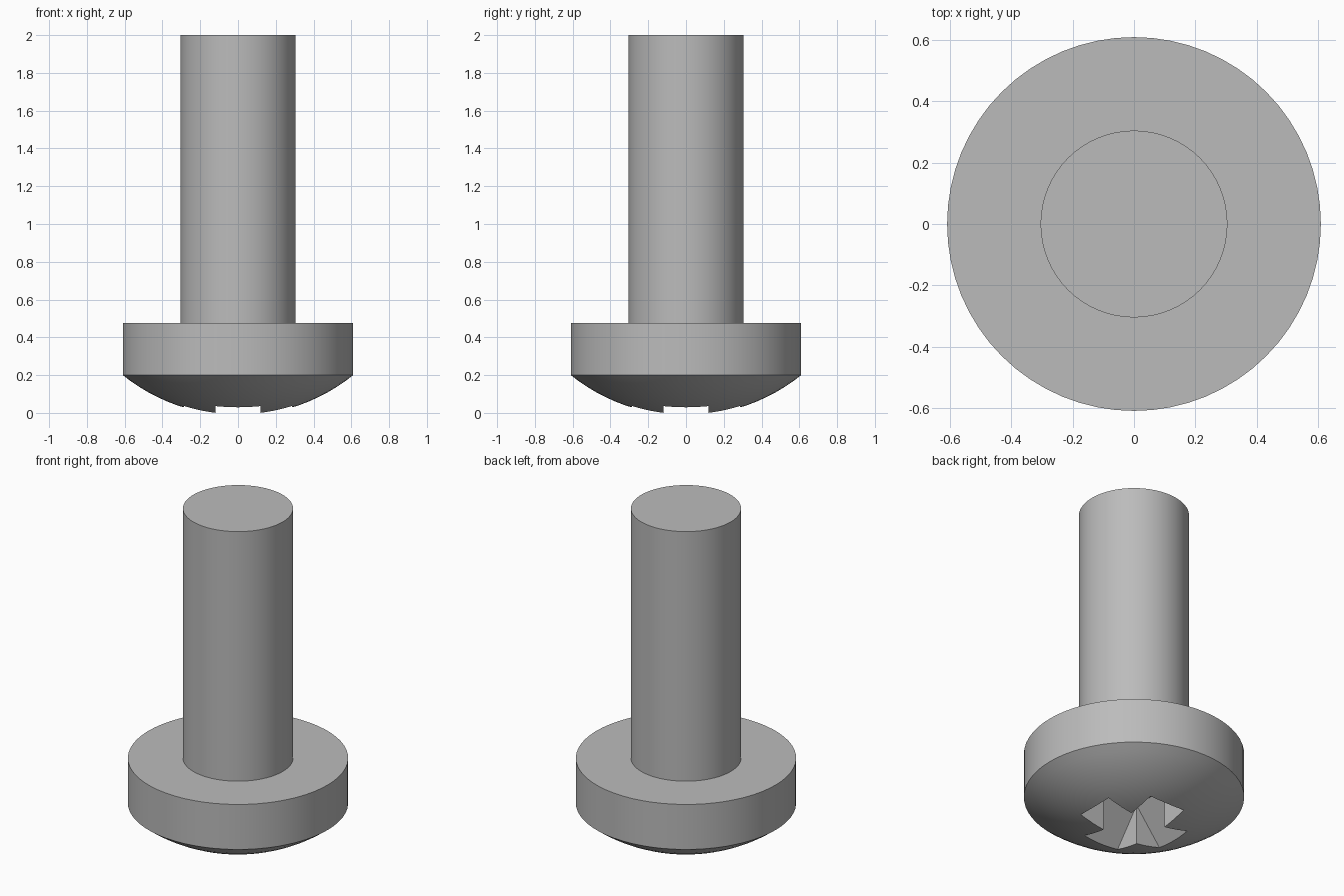
import bpy
import bmesh
import math
from mathutils import Matrix

cube = bpy.data.objects.get("Cube")
if cube:
    bpy.data.objects.remove(cube, do_unlink=True)

HEAD_R, SHAFT_R = 0.61, 0.305
RIM_Z, HEAD_TOP, TOP = 0.2, 0.475, 2.0
APEX_Z = -0.0145          # dome pole, removed by the recess
ARM_HALF, FLOOR_Z = 0.12, 0.245
SEGMENTS = 64

steel = bpy.data.materials.new("grey steel")
steel.use_nodes = True
steel.diffuse_color = (0.5, 0.5, 0.5, 1)
steel.node_tree.nodes["Principled BSDF"].inputs["Base Color"].default_value = (0.5, 0.5, 0.5, 1)


def make_object(name, bm):
    bmesh.ops.recalc_face_normals(bm, faces=bm.faces)
    mesh = bpy.data.meshes.new(name)
    bm.to_mesh(mesh)
    bm.free()
    mesh.materials.append(steel)
    obj = bpy.data.objects.new(name, mesh)
    bpy.context.collection.objects.link(obj)
    return obj


def lathe(name, profile):
    """Turn an (r, z) profile around the z axis."""
    bm = bmesh.new()
    verts = [bm.verts.new((r, 0, z)) for r, z in profile]
    edges = [bm.edges.new(pair) for pair in zip(verts, verts[1:])]
    bmesh.ops.spin(bm, geom=verts + edges, cent=(0, 0, 0), axis=(0, 0, 1),
                   angle=math.tau, steps=SEGMENTS, use_duplicate=False)
    bmesh.ops.remove_doubles(bm, verts=bm.verts, dist=1e-5)
    return make_object(name, bm)


def slot_cutter(name, angle):
    """Tapered bar: sloping ends, straight sides, flat floor."""
    low = -0.1
    reach = ARM_HALF + (FLOOR_Z - low) * 0.786
    outline = [(-reach, low), (reach, low), (ARM_HALF, FLOOR_Z), (-ARM_HALF, FLOOR_Z)]
    bm = bmesh.new()
    face = bm.faces.new([bm.verts.new((x, -ARM_HALF, z)) for x, z in outline])
    extruded = bmesh.ops.extrude_face_region(bm, geom=[face])["geom"]
    moved = [v for v in extruded if isinstance(v, bmesh.types.BMVert)]
    bmesh.ops.translate(bm, verts=moved, vec=(0, 2 * ARM_HALF, 0))
    bm.transform(Matrix.Rotation(angle, 4, "Z"))
    cutter = make_object(name, bm)
    cutter.hide_render = True
    return cutter


# Head: shallow spherical dome below a straight rim
sag = RIM_Z - APEX_Z
ball_r = (HEAD_R ** 2 + sag ** 2) / (2 * sag)
sweep = math.asin(HEAD_R / ball_r)
dome = [(ball_r * math.sin(sweep * i / 12),
         APEX_Z + ball_r * (1 - math.cos(sweep * i / 12))) for i in range(13)]
head = lathe("head", dome + [(HEAD_R, HEAD_TOP), (0, HEAD_TOP)])

# Cross recess cut into the dome
for i in range(2):
    cutter = slot_cutter("recess_cutter", i * math.pi / 2)
    mod = head.modifiers.new("recess", "BOOLEAN")
    mod.operation = "DIFFERENCE"
    mod.solver = "EXACT"
    mod.object = cutter
    bpy.context.view_layer.objects.active = head
    bpy.ops.object.modifier_apply(modifier=mod.name)
    bpy.data.objects.remove(cutter, do_unlink=True)

# Plain shaft
shaft = lathe("shaft", [(0, HEAD_TOP - 0.02), (SHAFT_R, HEAD_TOP - 0.02),
                        (SHAFT_R, TOP), (0, TOP)])

# Smooth round surfaces, crisp edges
bpy.ops.object.select_all(action="DESELECT")
for obj in (head, shaft):
    obj.select_set(True)
bpy.context.view_layer.objects.active = head
bpy.ops.object.shade_smooth_by_angle(angle=math.radians(30))
